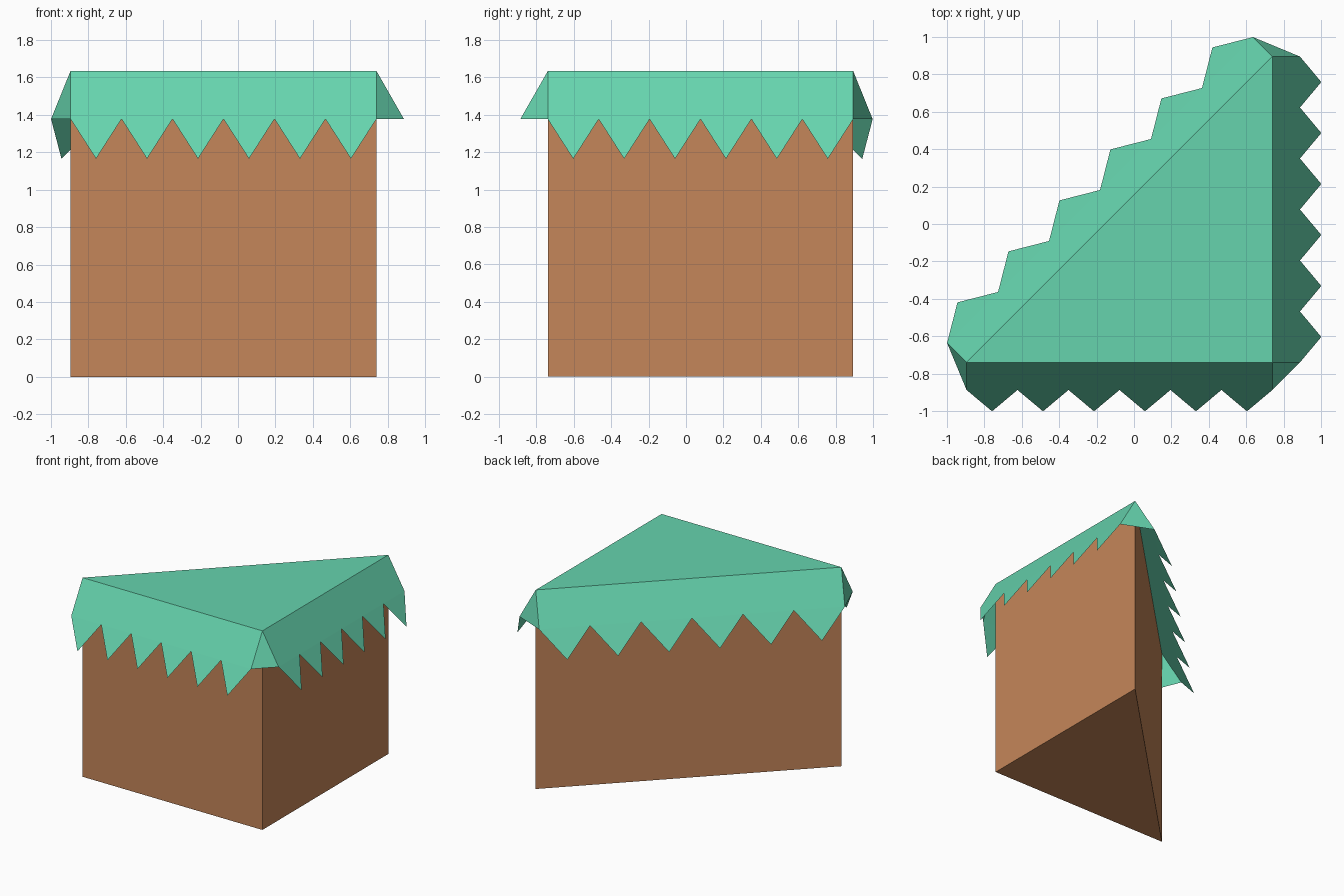
import bpy
from mathutils import Vector

cube = bpy.data.objects.get("Cube")
if cube:
    bpy.data.objects.remove(cube, do_unlink=True)


def material(name, rgb):
    m = bpy.data.materials.new(name)
    m.use_nodes = True
    m.diffuse_color = (*rgb, 1)
    m.node_tree.nodes["Principled BSDF"].inputs["Base Color"].default_value = (*rgb, 1)
    return m


def build(name, verts, faces, mats):
    mesh = bpy.data.meshes.new(name)
    mesh.from_pydata(verts, [], faces)
    for m in mats:
        mesh.materials.append(m)
    obj = bpy.data.objects.new(name, mesh)
    bpy.context.collection.objects.link(obj)
    return obj


GRASS = material("grass green", (0.133, 0.658, 0.423))
EARTH = material("earth brown", (0.558, 0.238, 0.100))

LOW, HIGH, TOP = -0.739, 0.894, 1.634
TEETH = 6
EAVE_OUT, EAVE_Z = 0.147, 1.377
TIP_OUT, TIP_Z = 0.261, 1.165

# Right-triangle footprint, counter-clockwise
corners = [Vector((-HIGH, LOW, 0)), Vector((-LOW, LOW, 0)), Vector((-LOW, HIGH, 0))]
up = Vector((0, 0, 1))

# Earth block: walls and floor brown, top grassy
block = build("earth_block",
              corners + [c + up * TOP for c in corners],
              [(2, 1, 0), (3, 4, 5)] + [(i, (i + 1) % 3, (i + 1) % 3 + 3, i + 3) for i in range(3)],
              [EARTH, GRASS])
for face in block.data.polygons:
    face.material_index = 1 if face.normal.z > 0.5 else 0

# Flared grass fringe: one toothed sheet per side
eaves = []
for name, i in (("front", 0), ("left", 1), ("diagonal", 2)):
    a, b = corners[i], corners[(i + 1) % 3]
    out = (b - a).cross(up).normalized()
    verts = [a + up * TOP, b + up * TOP]
    for k in range(2 * TEETH + 1):
        reach, z = (TIP_OUT, TIP_Z) if k % 2 else (EAVE_OUT, EAVE_Z)
        verts.append(a.lerp(b, k / (2 * TEETH)) + out * reach + up * z)
    eaves.append((verts[2], verts[-1]))
    last = len(verts) - 1
    faces = [(0, *range(2, last + 1, 2), 1)]
    faces += [(k, k + 1, k + 2) for k in range(2, last, 2)]
    build(name + "_grass_fringe", verts, faces, [GRASS])

# Corner gussets join neighbouring fringes
for i, name in enumerate(("front_right", "front_left", "back")):
    build(name + "_grass_corner",
          [corners[i] + up * TOP, eaves[i - 1][1], eaves[i][0]], [(0, 1, 2)], [GRASS])
